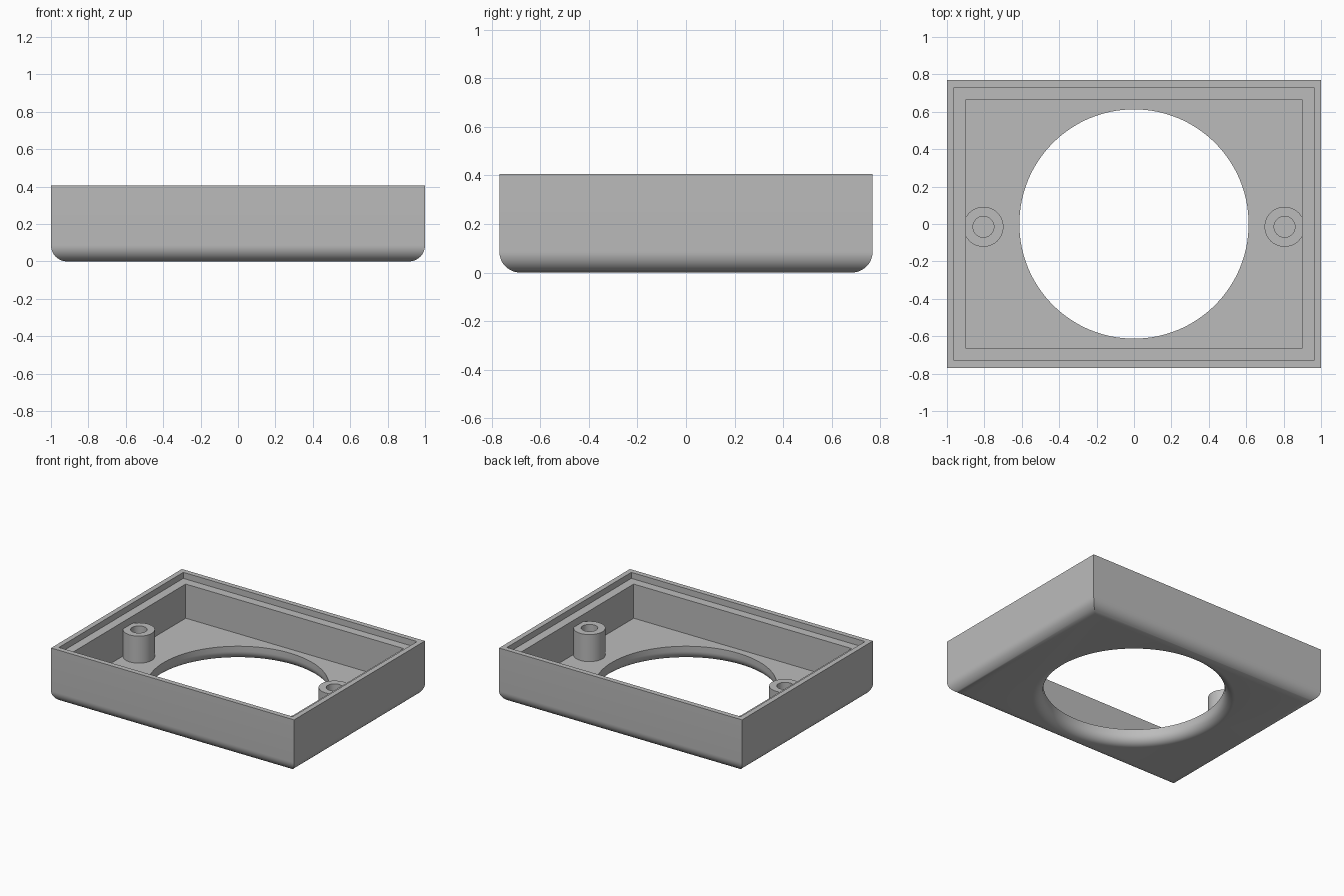
import bpy, bmesh, math

if "Cube" in bpy.data.objects:
    bpy.data.objects.remove(bpy.data.objects["Cube"])

grey = bpy.data.materials.new("grey plastic")
grey.diffuse_color = (0.5, 0.5, 0.5, 1)
grey.use_nodes = True
grey.node_tree.nodes["Principled BSDF"].inputs["Base Color"].default_value = grey.diffuse_color

HX, HY, HEIGHT = 1.0, 0.769, 0.405
FLOOR, ROUND = 0.106, 0.086
HOLE, FLARE = 0.613, 0.068


def make(name, bm):
    bmesh.ops.recalc_face_normals(bm, faces=bm.faces)
    mesh = bpy.data.meshes.new(name)
    bm.to_mesh(mesh)
    bm.free()
    mesh.materials.append(grey)
    obj = bpy.data.objects.new(name, mesh)
    bpy.context.collection.objects.link(obj)
    return obj


def smooth(obj):
    bpy.ops.object.select_all(action='DESELECT')
    obj.select_set(True)
    bpy.context.view_layer.objects.active = obj
    bpy.ops.object.shade_smooth_by_angle(angle=math.radians(30))


def bridge(bm, a, b):
    n = len(a)
    for i in range(n):
        j = (i + 1) % n
        bm.faces.new((a[i], a[j], b[j], b[i]))


def lathe(name, profile, seg, cx=0, cy=0, closed=False):
    """Spin (radius, z) points round a vertical axis; cap the ends or close the loop."""
    bm = bmesh.new()
    angles = [2 * math.pi * i / seg for i in range(seg)]
    rings = [[bm.verts.new((cx + r * math.cos(t), cy + r * math.sin(t), z))
              for t in angles] for r, z in profile]
    for a, b in zip(rings, rings[1:]):
        bridge(bm, a, b)
    if closed:
        bridge(bm, rings[-1], rings[0])
    else:
        bm.faces.new(rings[0])
        bm.faces.new(rings[-1])
    return make(name, bm)


def arc(n):
    return [math.pi / 2 * i / n for i in range(n + 1)]


# tray: rectangular rings from rounded base, up the wall, over the lip, into the cavity
rings = [(ROUND * (1 - math.sin(t)), ROUND * (1 - math.cos(t))) for t in arc(12)]
rings += [(0, HEIGHT), (0.038, HEIGHT), (0.038, 0.36), (0.103, 0.36), (0.103, FLOOR)]
bm = bmesh.new()
loops = [[bm.verts.new((sx * (HX - d), sy * (HY - d), z))
          for sx, sy in ((-1, -1), (1, -1), (1, 1), (-1, 1))] for d, z in rings]
for a, b in zip(loops, loops[1:]):
    bridge(bm, a, b)
bm.faces.new(loops[0])
bm.faces.new(loops[-1])
tray = make("tray", bm)

# round opening, flared towards the underside
flare = [(HOLE + FLARE * (1 - math.sin(t)), FLARE * (1 - math.cos(t))) for t in arc(10)]
cutter = lathe("opening_cutter",
               [(HOLE + FLARE, -0.1)] + flare + [(HOLE, 0.25)], 128)
cutter.hide_render = True
cut = tray.modifiers.new("opening", 'BOOLEAN')
cut.operation = 'DIFFERENCE'
cut.solver = 'EXACT'
cut.object = cutter
deps = bpy.context.evaluated_depsgraph_get()
cut_mesh = bpy.data.meshes.new_from_object(tray.evaluated_get(deps))
tray.modifiers.clear()
tray.data = cut_mesh
bpy.data.objects.remove(cutter)
smooth(tray)

# screw posts, partly merged into the side walls
for side, sx in (("left", -1), ("right", 1)):
    post = lathe(side + "_screw_post",
                 [(0.107, FLOOR - 0.02), (0.107, 0.307), (0.056, 0.307), (0.056, FLOOR - 0.02)],
                 64, sx * 0.805, -0.015, closed=True)
    smooth(post)
